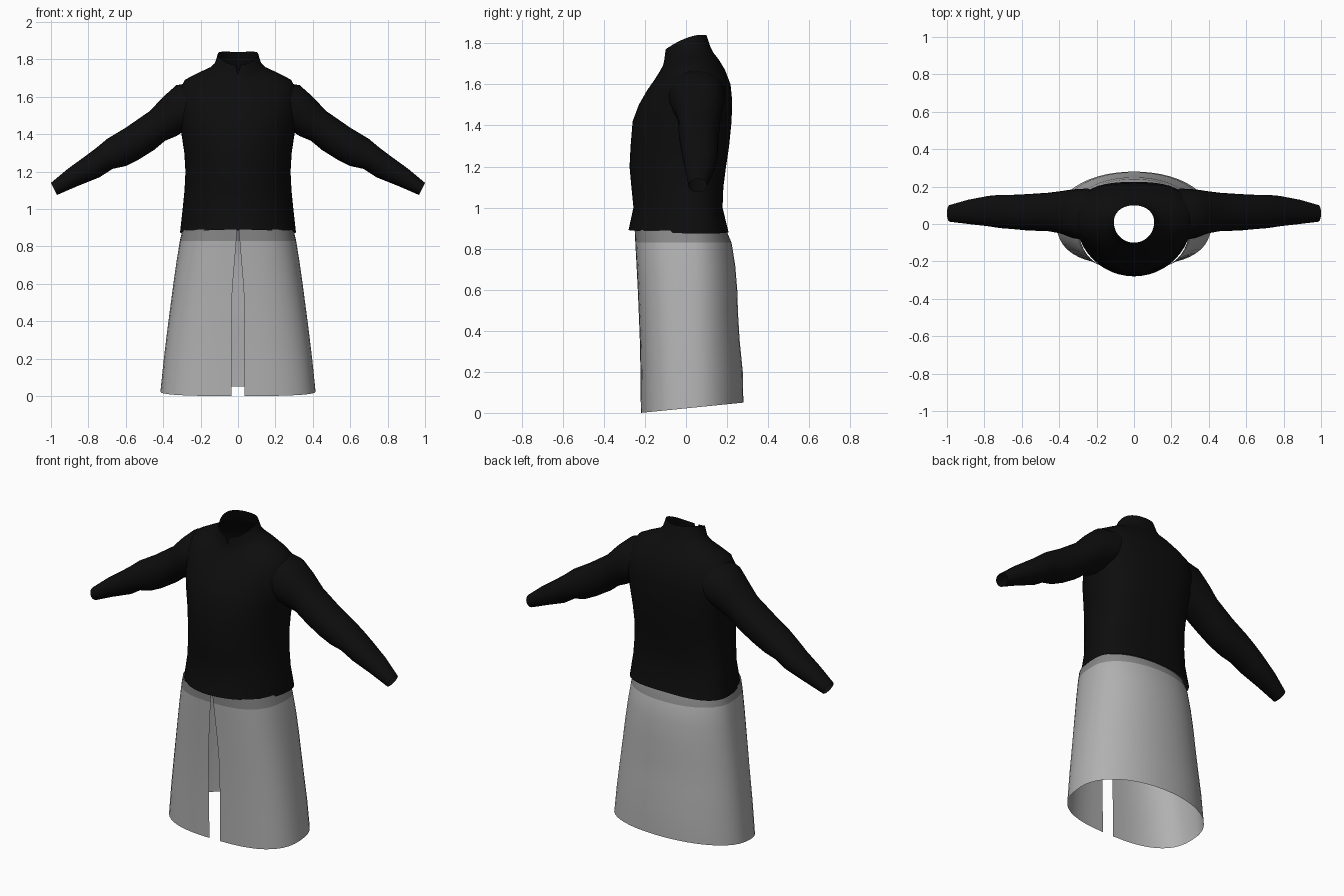
import bpy
import bmesh
from math import sin, cos, asin, pi, copysign
from mathutils import Vector

cube = bpy.data.objects.get("Cube")
if cube:
    bpy.data.objects.remove(cube)


def material(name, value):
    m = bpy.data.materials.new(name)
    m.use_nodes = True
    colour = (value, value, value, 1)
    m.diffuse_color = colour
    bsdf = m.node_tree.nodes["Principled BSDF"]
    bsdf.inputs["Base Color"].default_value = colour
    bsdf.inputs["Roughness"].default_value = 0.8
    return m


BLACK = material("black cloth", 0.004)
LIGHT = material("light grey cloth", 0.44)
BAND = material("mid grey band", 0.25)


def loft(name, rings, mats, closed=True, band_rows=0):
    """Skin a list of rings; the first band_rows strips take the second material."""
    bm = bmesh.new()
    rows = [[bm.verts.new(p) for p in ring] for ring in rings]
    count = len(rows[0])
    for r in range(len(rows) - 1):
        for i in range(count if closed else count - 1):
            j = (i + 1) % count
            f = bm.faces.new((rows[r][i], rows[r][j], rows[r + 1][j], rows[r + 1][i]))
            f.material_index = 1 if r < band_rows else 0
    bmesh.ops.recalc_face_normals(bm, faces=bm.faces)
    # Make the skin face away from its own middle
    mid = sum((v.co for v in bm.verts), Vector()) / len(bm.verts)
    if sum((f.calc_center_median() - mid).dot(f.normal) * f.calc_area() for f in bm.faces) < 0:
        bmesh.ops.reverse_faces(bm, faces=bm.faces)
    mesh = bpy.data.meshes.new(name)
    bm.to_mesh(mesh)
    bm.free()
    for m in mats:
        mesh.materials.append(m)
    ob = bpy.data.objects.new(name, mesh)
    bpy.context.collection.objects.link(ob)
    bpy.ops.object.select_all(action="DESELECT")
    ob.select_set(True)
    bpy.context.view_layer.objects.active = ob
    bpy.ops.object.shade_smooth_by_angle(angle=pi / 4)
    return ob


def power(v, n):
    return copysign(abs(v) ** (2 / n), v)


def body_ring(zf, zb, w, yf, yb, mid_y, nf, nb, lift=0, gap=0, count=48):
    """Rounded section from front centre all the way round, tilted from zf to zb."""
    start = asin((gap / w) ** (nf / 2)) if gap else 0
    steps = count if gap == 0 else count - 1
    ring = []
    for i in range(count):
        a = start + (2 * pi - 2 * start) * i / steps
        n, depth = (nf, mid_y - yf) if cos(a) > 0 else (nb, yb - mid_y)
        x = w * power(sin(a), n)
        y = mid_y - depth * power(cos(a), n)
        z = zf + (zb - zf) * (y - yf) / (yb - yf) + lift * (x / w) ** 2
        ring.append(Vector((x, y, z)))
    return ring


# Jacket body and stand collar: front z, back z, half width, front y, back y, side lift
jacket = [
    (.89, .88, .31, -.28, .207, -.01), (1.0, 1.0, .296, -.256, .178, 0),
    (1.1, 1.1, .286, -.266, .182, 0), (1.2, 1.2, .281, -.275, .195, 0),
    (1.3, 1.3, .287, -.27, .21, 0), (1.42, 1.42, .305, -.26, .222, 0),
    (1.5, 1.52, .32, -.23, .225, 0), (1.57, 1.6, .318, -.19, .217, .04),
    (1.62, 1.67, .285, -.155, .19, .045), (1.66, 1.72, .215, -.13, .16, .035),
    (1.69, 1.755, .15, -.113, .133, .03), (1.71, 1.78, .124, -.107, .12, .03),
    (1.77, 1.84, .108, -.1, .1, .02),
]
rings = []
for zf, zb, w, yf, yb, lift in jacket:
    chest = zf < 1.6
    rings.append(body_ring(zf, zb, w, yf, yb, .03 if chest else .01, 2,
                           2.6 if chest else 2.1, lift))
rings[-1][0].z -= .05  # small notch at the collar front
loft("jacket_body", rings, [BLACK])

# Sleeves: top x, top z, bottom x, bottom z, front y, back y
sleeve = [
    (.22, 1.68, .27, 1.43, -.09, .19), (.33, 1.662, .33, 1.39, -.075, .185),
    (.4, 1.6, .39, 1.365, -.05, .175), (.47, 1.525, .45, 1.315, -.038, .167),
    (.6, 1.435, .53, 1.265, -.035, .16), (.7, 1.375, .6, 1.23, -.027, .156),
    (.76, 1.325, .67, 1.215, -.022, .156), (.82, 1.28, .74, 1.17, -.012, .15),
    (.91, 1.215, .86, 1.122, 0, .13), (1.0, 1.14, .968, 1.075, .012, .102),
]
for side, label in ((1, "left"), (-1, "right")):
    rings = []
    for tx, tz, bx, bz, yf, yb in sleeve:
        top, bottom = Vector((side * tx, 0, tz)), Vector((side * bx, 0, bz))
        centre, half = (top + bottom) / 2, (top - bottom) / 2
        ring = []
        for i in range(24):
            a = 2 * pi * i / 24
            y = (yf + yb) / 2 + (yb - yf) / 2 * power(sin(a), 2.2)
            ring.append(centre + half * cos(a) + Vector((0, y, 0)))
        rings.append(ring)
    loft(label + "_sleeve", rings, [BLACK])

# Open-fronted skirt: front z, back z, half width, front y, back y, slit half width
skirt = [
    (.89, .885, .298, -.25, .198, .004), (.83, .83, .311, -.247, .222, .009),
    (.72, .72, .329, -.241, .24, .018), (.6, .6, .346, -.235, .25, .028),
    (.48, .48, .362, -.23, .254, .035), (.35, .35, .379, -.225, .262, .036),
    (.2, .2, .397, -.222, .277, .036), (0, .05, .415, -.22, .28, .036),
]
rings = [body_ring(zf, zb, w, yf, yb, .03, 2.7, 2.1, gap=gap)
         for zf, zb, w, yf, yb, gap in skirt]
loft("skirt", rings, [LIGHT, BAND], closed=False, band_rows=1)
